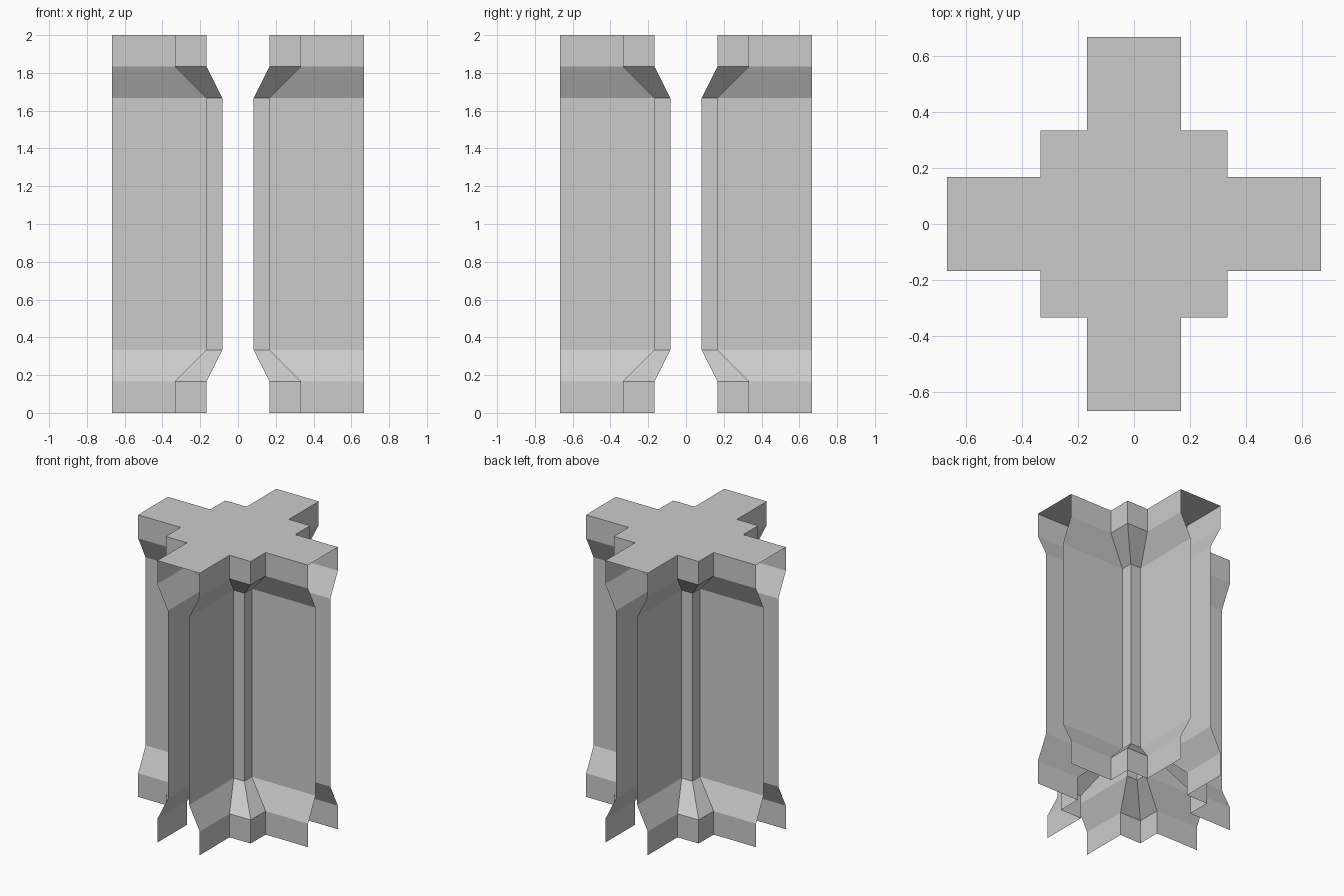
import bpy, bmesh
from mathutils import Matrix
from math import pi

if "Cube" in bpy.data.objects:
    bpy.data.objects.remove(bpy.data.objects["Cube"])

U = 1 / 12
# One inner corner of the plus-shaped plan: wide at the ends, slim on the shaft
WIDE = [(8, 2), (4, 2), (4, 4), (2, 4), (2, 8)]
SLIM = [(8, 1), (2, 1), (2, 2), (1, 2), (1, 8)]
LEVELS = [(0, WIDE), (2, WIDE), (4, SLIM), (20, SLIM), (22, WIDE), (24, WIDE)]

bm = bmesh.new()
cap = []
for q in range(4):
    turn = Matrix.Rotation(q * pi / 2, 3, 'Z')
    # Corner walls; arm ends and underside stay open
    rows = []
    for z, plan in LEVELS:
        row = []
        for x, y in plan:
            v = bm.verts.new((x * U, y * U, z * U))
            v.co = turn @ v.co
            row.append(v)
        rows.append(row)
    for low, high in zip(rows, rows[1:]):
        for i in range(len(low) - 1):
            bm.faces.new((low[i], low[i + 1], high[i + 1], high[i]))
    cap += rows[-1]

# Flat plus-shaped top
bm.faces.new(cap)

mesh = bpy.data.meshes.new("cross_pillar")
bm.to_mesh(mesh)
bm.free()
bpy.context.collection.objects.link(bpy.data.objects.new("cross_pillar", mesh))
